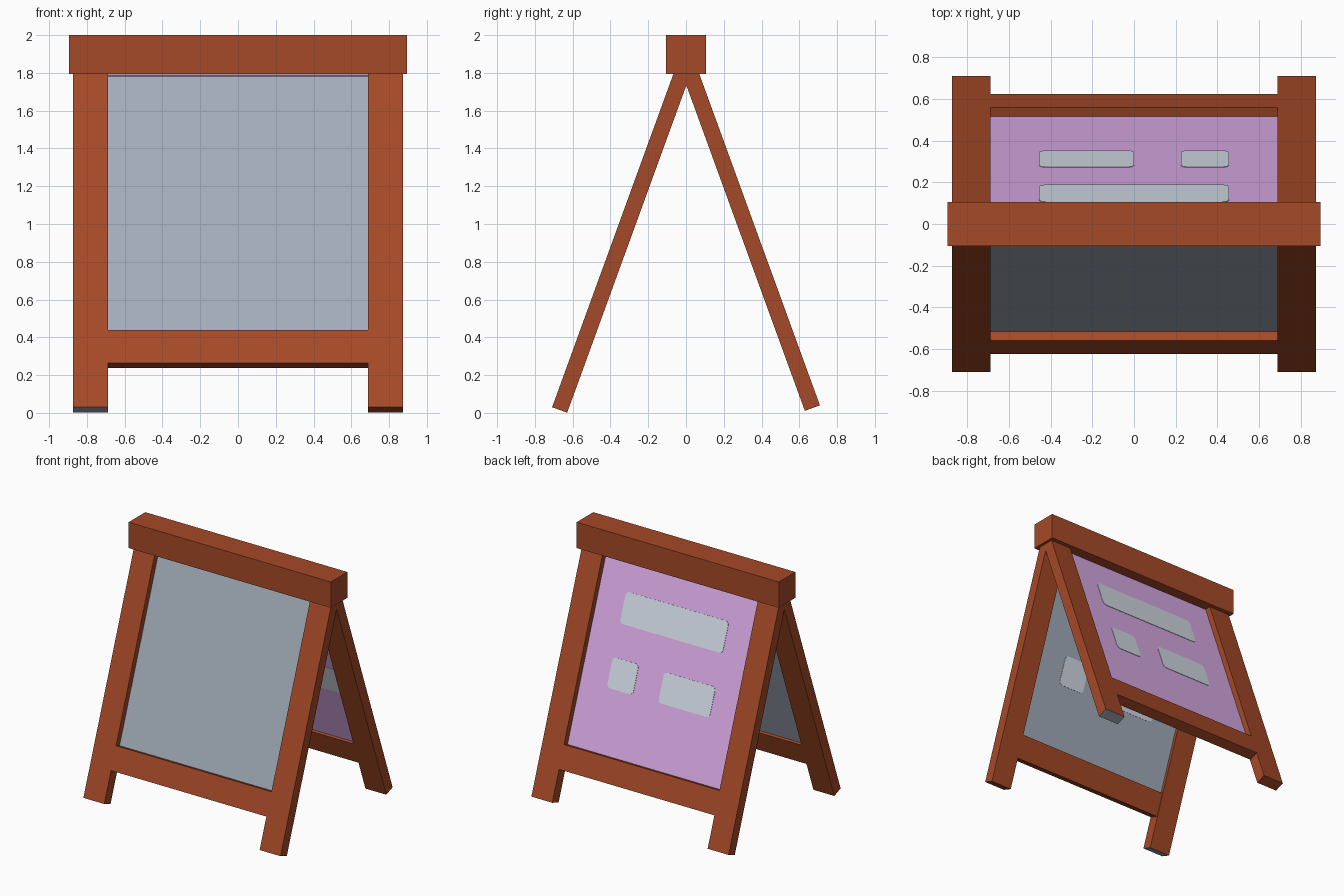
import bpy, bmesh, math
from mathutils import Vector

if "Cube" in bpy.data.objects:
    bpy.data.objects.remove(bpy.data.objects["Cube"])

TILT = math.radians(20)
SN, CS = math.sin(TILT), math.cos(TILT)


def material(name, col):
    m = bpy.data.materials.new(name)
    m.diffuse_color = (*col, 1)
    m.use_nodes = True
    m.node_tree.nodes["Principled BSDF"].inputs["Base Color"].default_value = m.diffuse_color
    return m


WOOD = material("red brown wood", (0.376, 0.067, 0.020))
GREY = material("slate grey", (0.367, 0.418, 0.497))
LILAC = material("lilac board", (0.775, 0.451, 0.880))
PALE = material("pale grey", (0.680, 0.740, 0.830))


def finish(name, bm, mats):
    bmesh.ops.recalc_face_normals(bm, faces=bm.faces)
    me = bpy.data.meshes.new(name)
    bm.to_mesh(me)
    bm.free()
    for m in mats:
        me.materials.append(m)
    ob = bpy.data.objects.new(name, me)
    bpy.context.collection.objects.link(ob)
    return ob


def tilted(side, x, d, u):
    """Frame coordinates to world: d is depth from the outer face, u runs up the slope."""
    y = -0.709 + d * CS + u * SN
    z = 0.03 - d * SN + u * CS
    return Vector((x, y * side, z + (0.01 if side < 0 else 0)))


def prism(name, side, outline, d0, d1, mats):
    """Extrude an (x, u) outline through the board from depth d0 to d1."""
    bm = bmesh.new()
    a = [bm.verts.new(tilted(side, x, d0, u)) for x, u in outline]
    b = [bm.verts.new(tilted(side, x, d1, u)) for x, u in outline]
    bm.faces.new(a)
    bm.faces.new(b[::-1])
    n = len(a)
    for i in range(n):
        f = bm.faces.new((a[i], b[i], b[(i + 1) % n], a[(i + 1) % n]))
        if len(mats) > 1 and i == 0:      # first edge is the foot
            f.material_index = 1
    return finish(name, bm, mats)


def rect(x0, x1, u0, u1):
    return [(x0, u0), (x1, u0), (x1, u1), (x0, u1)]


def rounded(x0, x1, u0, u1, r=0.03, seg=4):
    pts = []
    corners = [(x1 - r, u1 - r), (x0 + r, u1 - r), (x0 + r, u0 + r), (x1 - r, u0 + r)]
    for k, (cx, cu) in enumerate(corners):
        for i in range(seg + 1):
            t = math.pi / 2 * (k + i / seg)
            pts.append((cx + r * math.cos(t), cu + r * math.sin(t)))
    return pts


# Top beam
bm = bmesh.new()
bmesh.ops.create_cube(bm, size=1)
for v in bm.verts:
    v.co = Vector((v.co.x * 1.79, v.co.y * 0.21, v.co.z * 0.207 + 1.8965))
finish("top_beam", bm, [WOOD])

PATCHES = [(-0.455, 0.455, 1.40, 1.64), (-0.455, 0.0, 0.92, 1.15), (0.225, 0.455, 0.92, 1.15)]

for label, side, board in (("front", 1, GREY), ("back", -1, LILAC)):
    # Legs, one foot of each frame has a grey end
    for sx, word in ((-1, "left"), (1, "right")):
        x0, x1 = sorted((sx * 0.688, sx * 0.873))
        mats = [WOOD, GREY] if sx == -side else [WOOD]
        prism(f"{label}_{word}_leg", side, rect(x0, x1, 0, 1.90), 0, 0.085, mats)
    # Lower rail and sign panel
    prism(f"{label}_rail", side, rect(-0.69, 0.69, 0.25, 0.436), 0, 0.08, [WOOD])
    prism(f"{label}_panel", side, rect(-0.69, 0.69, 0.42, 1.88), 0.047, 0.06, [board])
    # Pale patches: inside of both panels, outside of the back one
    for i, p in enumerate(PATCHES):
        inner = p if side > 0 or p[0] < 0.1 else (p[0], 0.68, p[2], p[3])
        prism(f"{label}_inner_patch_{i + 1}", side, rounded(*inner), 0.058, 0.063, [PALE])
        if side < 0:
            prism(f"{label}_outer_patch_{i + 1}", side, rounded(*p), 0.044, 0.049, [PALE])
